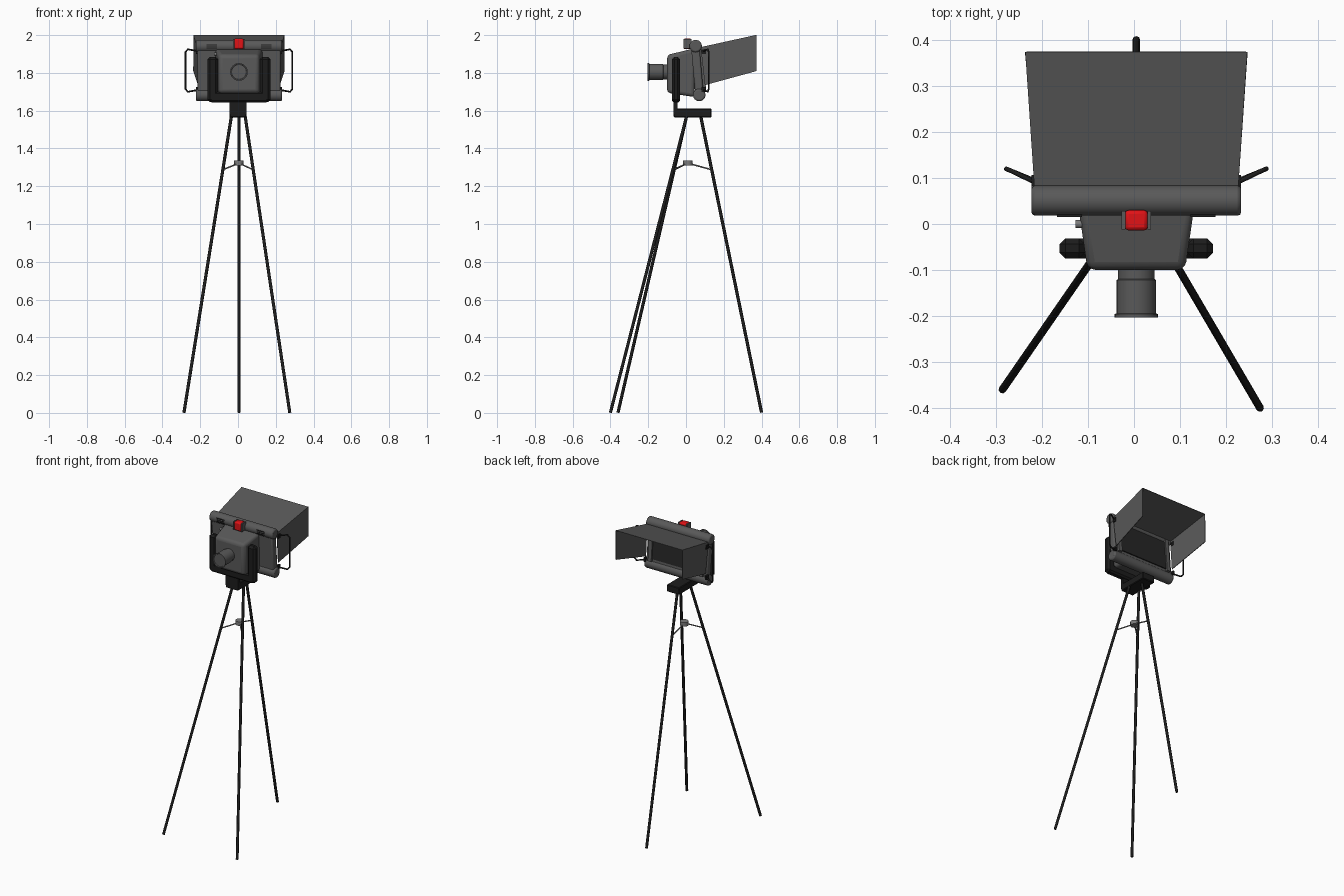
import bpy, bmesh, math
from mathutils import Vector, Matrix

if "Cube" in bpy.data.objects:
    bpy.data.objects.remove(bpy.data.objects["Cube"], do_unlink=True)


def material(name, r, g, b):
    m = bpy.data.materials.new(name)
    m.use_nodes = True
    m.diffuse_color = (r, g, b, 1)
    bsdf = next(n for n in m.node_tree.nodes if n.type == 'BSDF_PRINCIPLED')
    bsdf.inputs["Base Color"].default_value = (r, g, b, 1)
    return m


GREY = material("body grey", 0.1, 0.1, 0.1)
BLACK = material("matte black", 0.012, 0.012, 0.012)
DARK = material("screen dark", 0.02, 0.02, 0.02)
METAL = material("metal grey", 0.2, 0.2, 0.2)
RED = material("signal red", 0.75, 0.006, 0.008)

CX = 0.005      # centre line of the machine
TILT = math.radians(5)


def finish(name, bm, mat, bevel=0, segments=1, smooth=True):
    bmesh.ops.recalc_face_normals(bm, faces=bm.faces)
    mesh = bpy.data.meshes.new(name)
    bm.to_mesh(mesh)
    bm.free()
    ob = bpy.data.objects.new(name, mesh)
    bpy.context.collection.objects.link(ob)
    mesh.materials.append(mat)
    if bevel:
        mod = ob.modifiers.new("bevel", 'BEVEL')
        mod.width, mod.segments = bevel, segments
    if smooth:
        bpy.ops.object.select_all(action='DESELECT')
        ob.select_set(True)
        bpy.context.view_layer.objects.active = ob
        bpy.ops.object.shade_smooth_by_angle(angle=math.radians(40))
    return ob


def box(name, centre, size, mat, tilt=0, bevel=0, segments=1):
    bm = bmesh.new()
    m = Matrix.Translation(centre) @ Matrix.Rotation(tilt, 4, 'X') @ Matrix.Diagonal((*size, 1))
    bmesh.ops.create_cube(bm, size=1, matrix=m)
    return finish(name, bm, mat, bevel, segments, smooth=segments > 1)


def rod(name, a, b, radius, mat, sides=12, bevel=0, segments=1):
    a, b = Vector(a), Vector(b)
    bm = bmesh.new()
    turn = (b - a).to_track_quat('Z', 'Y').to_matrix().to_4x4()
    bmesh.ops.create_cone(bm, cap_ends=True, segments=sides, radius1=radius, radius2=radius,
                          depth=(b - a).length, matrix=Matrix.Translation((a + b) / 2) @ turn)
    return finish(name, bm, mat, bevel, segments)


def tube(name, points, radius, mat):
    curve = bpy.data.curves.new(name, 'CURVE')
    curve.dimensions = '3D'
    curve.bevel_depth, curve.bevel_resolution = radius, 2
    curve.use_fill_caps = True
    spline = curve.splines.new('POLY')
    spline.points.add(len(points) - 1)
    for p, co in zip(spline.points, points):
        p.co = (*co, 1)
    curve.materials.append(mat)
    ob = bpy.data.objects.new(name, curve)
    bpy.context.collection.objects.link(ob)


def loft(name, rings, mat, closed=True, **kw):
    """Skin equal-length rings; closed rings also get end caps."""
    bm = bmesh.new()
    rows = [[bm.verts.new(p) for p in ring] for ring in rings]
    n = len(rows[0])
    for r0, r1 in zip(rows, rows[1:]):
        for i in range(n if closed else n - 1):
            j = (i + 1) % n
            bm.faces.new((r0[i], r0[j], r1[j], r1[i]))
    if closed:
        bm.faces.new(rows[0])
        bm.faces.new(rows[-1])
    return finish(name, bm, mat, **kw)


def rect(y, half, low, high):
    return [(CX - half, y, low), (CX + half, y, low), (CX + half, y, high), (CX - half, y, high)]


# Camera body tapering to the front
loft("camera_body", [rect(-0.1, 0.106, 1.695, 1.895), rect(0.045, 0.127, 1.672, 1.93)],
     GREY, bevel=0.018, segments=3)
rod("side_knob", (CX - 0.11, 0, 1.9), (CX - 0.132, 0, 1.9), 0.009, METAL)

# Lens barrel turned around the y axis
profile = [(-0.09, 0.04), (-0.12, 0.04), (-0.122, 0.043), (-0.194, 0.043), (-0.196, 0.047),
           (-0.203, 0.047), (-0.203, 0.041), (-0.198, 0.039)]
ring_angles = [math.tau * i / 28 for i in range(28)]
loft("lens", [[(CX + r * math.cos(a), y, 1.805 + r * math.sin(a)) for a in ring_angles]
              for y, r in profile], GREY)

# Tilted back slab with rounded bars along top and bottom
box("back_slab", (CX, 0.06, 1.812), (0.44, 0.044, 0.29), GREY, TILT, 0.008, 2)
for name, y, z in (("top_bar", 0.051, 1.942), ("bottom_bar", 0.07, 1.683)):
    rod(name, (CX - 0.228, y, z), (CX + 0.228, y, z), 0.033, GREY, 24, 0.008, 2)

# Rear screen inside a raised frame
box("screen", (CX, 0.084, 1.82), (0.35, 0.008, 0.19), DARK, TILT)
for side in (-1, 1):
    box("screen_frame_side", (CX + side * 0.185, 0.088, 1.82), (0.025, 0.018, 0.22), GREY, TILT)

# Vent slots in the top bar
for side in (-1, 1):
    for row in range(3):
        box("vent_slot", (CX + side * 0.145, 0.0195, 1.932 + row * 0.01),
            (0.055, 0.008, 0.004), BLACK)

# Open-bottomed hood flaring to the rear
front = [(CX - 0.215, 0.1, 1.735), (CX - 0.22, 0.078, 1.935),
         (CX + 0.22, 0.078, 1.935), (CX + 0.215, 0.1, 1.735)]
rear = [(CX - 0.24, 0.374, 1.81), (CX - 0.24, 0.374, 2.0),
        (CX + 0.24, 0.374, 2.0), (CX + 0.24, 0.374, 1.81)]
hood = loft("hood", [front, rear], GREY, closed=False, smooth=False)
shell = hood.modifiers.new("shell", 'SOLIDIFY')
shell.thickness = 0.004
shell.offset = 0

# Red signal lamp with grey cheeks
box("signal_lamp", (CX, 0.008, 1.954), (0.05, 0.044, 0.056), RED, 0, 0.008, 2)
for side in (-1, 1):
    box("lamp_cheek", (CX + side * 0.028, 0.008, 1.954), (0.008, 0.04, 0.052), GREY)

# Side grab handles
for side in (-1, 1):
    x_in, x_out = CX + side * 0.215, CX + side * 0.283
    tube("side_handle", [(x_in, 0.088, 1.915), (x_out - side * 0.012, 0.115, 1.925),
                         (x_out, 0.12, 1.91), (x_out, 0.12, 1.715),
                         (x_out - side * 0.012, 0.115, 1.7), (x_in, 0.092, 1.71)], 0.005, BLACK)
    for z in (1.912, 1.712):
        box("handle_mount", (CX + side * 0.222, 0.095, z), (0.012, 0.024, 0.026), BLACK)

# Yoke holding the body
for side in (-1, 1):
    box("yoke_arm", (CX + side * 0.139, -0.053, 1.765), (0.056, 0.044, 0.24), BLACK, 0, 0.013)
box("yoke_bar", (CX, -0.053, 1.672), (0.31, 0.044, 0.056), BLACK, 0, 0.01)
box("yoke_bracket", (CX - 0.005, -0.056, 1.62), (0.09, 0.02, 0.08), BLACK)
box("head_plate", (CX - 0.005, 0.035, 1.588), (0.09, 0.2, 0.046), BLACK, 0, 0.004)

# Tripod legs with a spreader
hub = Vector((CX, 0.01, 1.322))
legs = (((-0.035, 0.003, 1.57), (-0.286, -0.36, 0)),
        ((0.038, 0.003, 1.57), (0.274, -0.4, 0)),
        ((CX, 0.078, 1.57), (CX, 0.4, 0)))
for top, foot in legs:
    top, foot = Vector(top), Vector(foot)
    tube("tripod_leg", [top, foot + Vector((0, 0, 0.002))], 0.0085, BLACK)
    tube("spreader_arm", [hub, top.lerp(foot, 0.18)], 0.004, METAL)
rod("spreader_hub", hub - Vector((0, 0, 0.012)), hub + Vector((0, 0, 0.014)), 0.025, METAL, 16)
